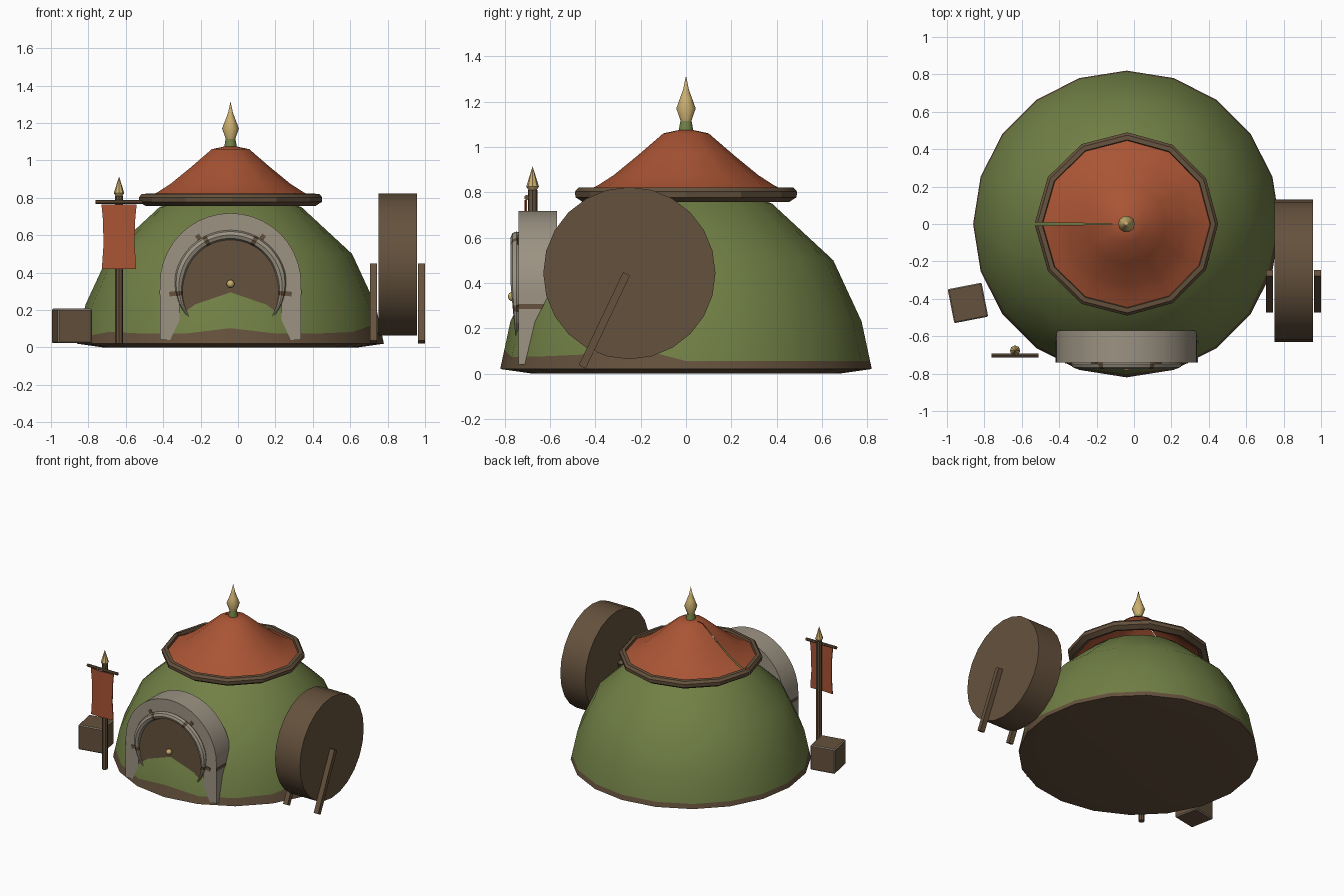
import bpy, bmesh, math
from mathutils import Vector, Matrix

if "Cube" in bpy.data.objects:
    bpy.data.objects.remove(bpy.data.objects["Cube"])

CX = -0.04  # hut axis


def material(name, rgb):
    m = bpy.data.materials.new(name)
    m.diffuse_color = (*rgb, 1)
    m.use_nodes = True
    m.node_tree.nodes["Principled BSDF"].inputs["Base Color"].default_value = m.diffuse_color
    return m


GREEN = material("moss green", (0.165, 0.215, 0.06))
BROWN = material("earth brown", (0.13, 0.083, 0.046))
RED = material("roof red", (0.40, 0.09, 0.035))
STONE = material("bone grey", (0.33, 0.29, 0.225))
GOLD = material("dull gold", (0.60, 0.43, 0.16))


def finish(name, bm, mats, angle=40, merge=True):
    if merge:
        bmesh.ops.remove_doubles(bm, verts=bm.verts, dist=1e-5)
    bmesh.ops.recalc_face_normals(bm, faces=bm.faces)
    me = bpy.data.meshes.new(name)
    bm.to_mesh(me)
    bm.free()
    for m in mats:
        me.materials.append(m)
    ob = bpy.data.objects.new(name, me)
    bpy.context.collection.objects.link(ob)
    if angle:
        bpy.ops.object.select_all(action='DESELECT')
        ob.select_set(True)
        bpy.context.view_layer.objects.active = ob
        bpy.ops.object.shade_smooth_by_angle(angle=math.radians(angle))
    return ob


def skin(bm, rings, wrap=True):
    """Join rows of points with quads."""
    rows = [[bm.verts.new(p) for p in r] for r in rings]
    n = len(rows[0])
    faces = []
    for k in range(len(rows) - 1):
        for i in range(n if wrap else n - 1):
            j = (i + 1) % n
            f = bm.faces.new((rows[k][i], rows[k][j], rows[k + 1][j], rows[k + 1][i]))
            f.material_index = 0
            faces.append((k, i, f))
    return faces


def lathe(name, profile, n, mat, x=CX, y=0.0, gap=None, angle=40):
    """Spin (radius, z) points around a vertical axis; gap leaves a slit at -x."""
    bm = bmesh.new()
    g = gap or 0
    count = n + 1 if gap else n
    angs = [math.pi + g + i * (2 * math.pi - 2 * g) / n for i in range(count)]
    skin(bm, [[(x + r * math.cos(a), y + r * math.sin(a), z) for a in angs]
              for r, z in profile], wrap=not gap)
    return finish(name, bm, [mat], angle)


def box(name, center, size, mat, rot=Matrix()):
    bm = bmesh.new()
    bmesh.ops.create_cube(bm, size=1, matrix=Matrix.Translation(center) @ rot
                          @ Matrix.Diagonal((*size, 1)))
    return finish(name, bm, [mat], 0)


def rod(bm, a, b, r, n):
    a, b = Vector(a), Vector(b)
    d = b - a
    bmesh.ops.create_cone(bm, cap_ends=True, segments=n, radius1=r, radius2=r,
                          depth=d.length, matrix=Matrix.Translation((a + b) / 2)
                          @ d.to_track_quat('Z', 'Y').to_matrix().to_4x4())


def rod_object(name, a, b, r, n, mat):
    bm = bmesh.new()
    rod(bm, a, b, r, n)
    return finish(name, bm, [mat])


# --- Mound: twenty-sided dome with an uneven muddy foot and underside
def mud_height(a):
    front = max(0.0, -math.sin(a))
    h = 0.055 + front * (0.03 + 0.018 * math.sin(7 * a))
    return h + (0.06 if abs(a - math.radians(342)) < 0.05 else 0)


angles = [math.radians(18 * i) for i in range(20)]
profile = [(0.0, 0.015), (0.68, 0.0), (0.82, 0.02), (None, None), (0.775, 0.23),
           (0.65, 0.50), (0.38, 0.75), (0.20, 0.82), (0.0, 0.84)]
rings = []
for r, z in profile:
    row = []
    for a in angles:
        zz = mud_height(a) if z is None else z
        rr = 0.82 - 0.045 * (zz - 0.02) / 0.21 if r is None else r
        row.append((CX + rr * math.cos(a), rr * math.sin(a), zz))
    rings.append(row)
bm = bmesh.new()
for k, i, f in skin(bm, rings):
    f.material_index = 1 if k < 3 else 0
finish("mound", bm, [GREEN, BROWN], 50)

# --- Roof with its slit seam, rim and finial
SLIT = math.radians(1.0)
lathe("roof", [(0.455, 0.80), (0.39, 0.83), (0.32, 0.875), (0.21, 0.965),
               (0.10, 1.06), (0.03, 1.075), (0.0, 1.075)], 12, RED, gap=SLIT, angle=50)
lathe("roof_rim", [(0.445, 0.80), (0.45, 0.822), (0.475, 0.82), (0.49, 0.803), (0.488, 0.778),
                   (0.455, 0.757), (0.43, 0.765), (0.445, 0.80)], 12, BROWN,
      gap=SLIT, angle=25)
lathe("finial_collar", [(0.0, 1.06), (0.036, 1.06), (0.026, 1.115), (0.0, 1.115)], 10, GREEN)
lathe("finial", [(0.0, 1.10), (0.02, 1.10), (0.045, 1.17), (0.028, 1.215),
                 (0.013, 1.255), (0.0, 1.315)], 10, GOLD)

# --- Doorway arch
def arch_outline(r, zc=0.34, steps=20):
    pts = [(r, 0.04)]
    pts += [(r * math.cos(math.pi * i / steps), zc + r * math.sin(math.pi * i / steps))
            for i in range(steps + 1)]
    return pts + [(-r, 0.04)]


outer, inner = arch_outline(0.378), arch_outline(0.272)
rows = [[(CX + p[0], y, p[1]) for p in line]
        for line, y in ((outer, -0.74), (outer, -0.57), (inner, -0.57),
                        (inner, -0.74), (outer, -0.74))]
bm = bmesh.new()
skin(bm, rows, wrap=False)
bmesh.ops.remove_doubles(bm, verts=bm.verts, dist=1e-5)
bmesh.ops.holes_fill(bm, edges=bm.edges, sides=4)
finish("door_arch", bm, [STONE])

rod_object("door", (CX, -0.745, 0.34), (CX, -0.60, 0.34), 0.275, 32, BROWN)
bm = bmesh.new()
bmesh.ops.create_uvsphere(bm, u_segments=12, v_segments=8, radius=0.021,
                          matrix=Matrix.Translation((CX, -0.765, 0.34)))
finish("door_knob", bm, [GOLD])

# --- Tapered horn ring around the door, with binding bands
bm = bmesh.new()
N, T = 54, 8
rows, degs = [], []
for k in range(N + 1):
    d = -45 + 270 * k / N
    a = math.radians(d)
    t = 0.026 * min(1.0, min(k, N - k) / 12 + 0.02)
    rows.append([(CX + (0.276 + t * math.cos(b)) * math.cos(a), -0.748 + t * math.sin(b),
                  0.325 + (0.276 + t * math.cos(b)) * math.sin(a))
                 for b in (2 * math.pi * i / T for i in range(T))])
    degs.append(d)
bands = (-7, 62, 118, 187)
for k, i, f in skin(bm, rows):
    mid = (degs[k] + degs[k + 1]) / 2
    f.material_index = 1 if any(abs(mid - b) < 4 for b in bands) else 0
finish("horn_ring", bm, [STONE, BROWN])

for n, d in enumerate((-7, 57, 123, 187)):
    a = math.radians(d)
    box("binding_%d" % n, (CX + 0.285 * math.cos(a), -0.741, 0.325 + 0.285 * math.sin(a)),
        (0.09, 0.008, 0.025), BROWN, Matrix.Rotation(-a, 4, 'Y'))
for s in (-1, 1):
    box("arch_stain_%d" % (s + 1), (CX + s * 0.377, -0.68, 0.295), (0.008, 0.12, 0.022), BROWN)

# --- Large round drum at the side, held by two slanted props
rod_object("side_drum", (0.75, -0.25, 0.443), (0.957, -0.25, 0.443), 0.38, 24, BROWN)
tilt = math.atan2(0.20, 0.42)
for name, x in (("inner_prop", 0.725), ("outer_prop", 0.98)):
    box(name, (x, -0.36, 0.235), (0.037, 0.034, 0.455), BROWN, Matrix.Rotation(-tilt, 4, 'X'))

# --- Banner
PX, PY = -0.636, -0.677
rod_object("banner_pole", (PX, PY, 0.02), (PX, PY, 0.81), 0.021, 8, BROWN)
lathe("pole_tip", [(0.0, 0.82), (0.018, 0.81), (0.028, 0.825), (0.014, 0.87), (0.0, 0.915)],
      8, GOLD, x=PX, y=PY)
rod_object("banner_crossbar", (-0.762, -0.703, 0.777), (-0.51, -0.703, 0.777), 0.011, 8, BROWN)
bm = bmesh.new()
cloth = [(0.094, 0.765), (0.086, 0.68), (0.083, 0.55), (0.092, 0.42)]
skin(bm, [[(PX + s * w, y, z) for s, y in ((-1, -0.709), (0, -0.713), (1, -0.709),
                                            (1, -0.702), (0, -0.706), (-1, -0.702))]
          for w, z in cloth])
bmesh.ops.holes_fill(bm, edges=bm.edges, sides=6)
finish("banner_cloth", bm, [RED])

# --- Crate with worn pale edges
crate = box("crate", (-0.888, -0.422, 0.115), (0.185, 0.185, 0.185), BROWN,
            Matrix.Rotation(math.radians(11), 4, 'Z'))
crate.data.materials.append(STONE)
bev = crate.modifiers.new("worn_edges", 'BEVEL')
bev.width = 0.006
bev.segments = 1
bev.material = 1
